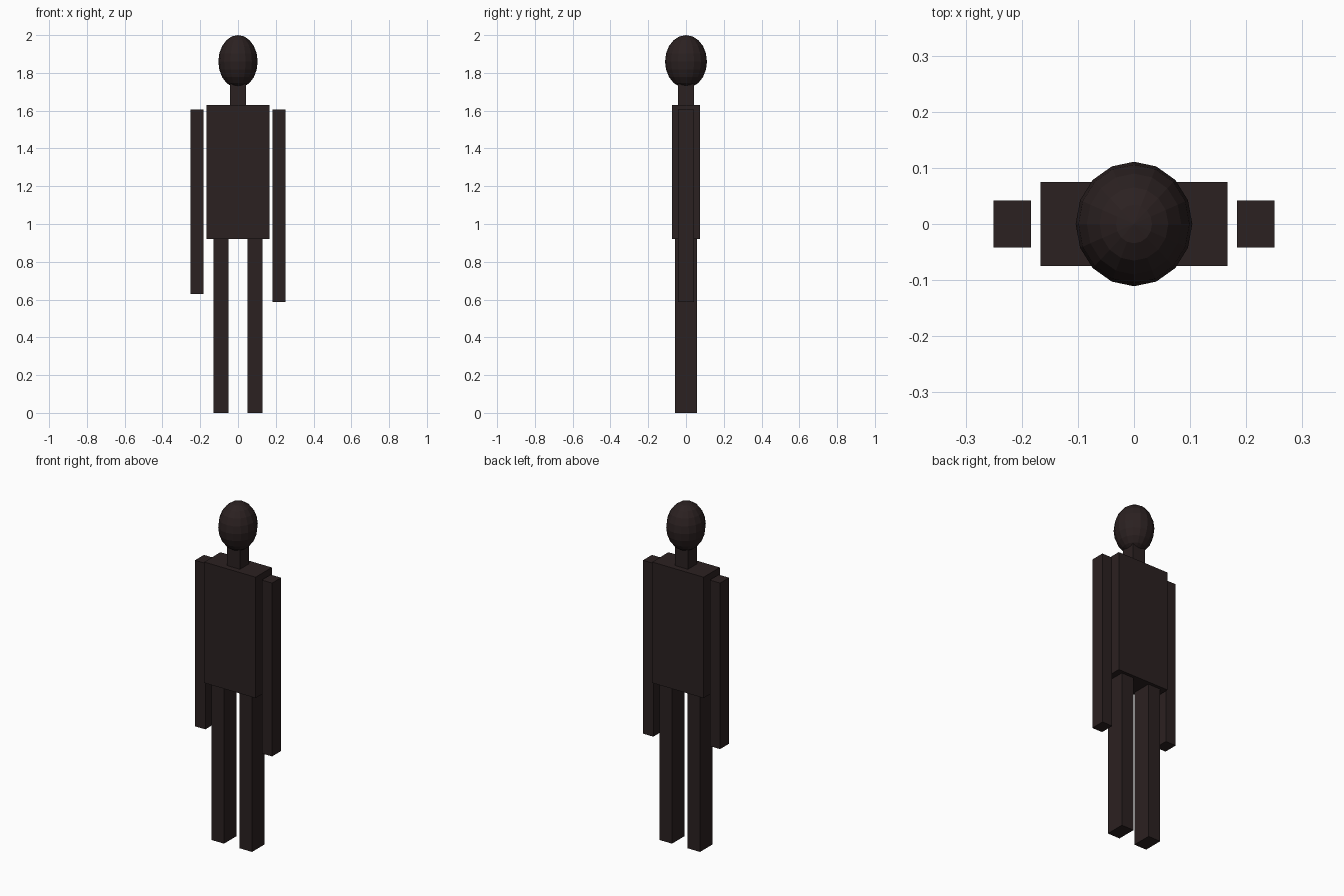
import bpy

cube = bpy.data.objects.get("Cube")
if cube:
    bpy.data.objects.remove(cube, do_unlink=True)

# One dark brown for the whole figure
COLOUR = (0.024, 0.015, 0.015, 1.0)
brown = bpy.data.materials.new("dark_brown")
brown.use_nodes = True
brown.diffuse_color = COLOUR
bsdf = next(n for n in brown.node_tree.nodes if n.type == "BSDF_PRINCIPLED")
bsdf.inputs["Base Color"].default_value = COLOUR


def finish(name, size):
    obj = bpy.context.object
    obj.name = name
    obj.scale = size
    bpy.ops.object.transform_apply(location=False, rotation=False, scale=True)
    obj.data.materials.append(brown)


def box(name, x, bottom, top, width, depth):
    bpy.ops.mesh.primitive_cube_add(size=1, location=(x, 0, (bottom + top) / 2))
    finish(name, (width, depth, top - bottom))


# Body
box("torso", 0, 0.92, 1.63, 0.334, 0.15)
box("neck", 0, 1.62, 1.76, 0.083, 0.083)

# Limbs; the left arm hangs a little lower
for side, sign, hand in (("left", 1, 0.587), ("right", -1, 0.63)):
    box(side + "_arm", sign * 0.217, hand, 1.605, 0.067, 0.083)
    box(side + "_leg", sign * 0.091, 0, 0.92, 0.08, 0.114)

# Faceted egg-shaped head
bpy.ops.mesh.primitive_uv_sphere_add(segments=16, ring_count=10, radius=1,
                                     location=(0, 0, 1.86))
finish("head", (0.104, 0.111, 0.14))
